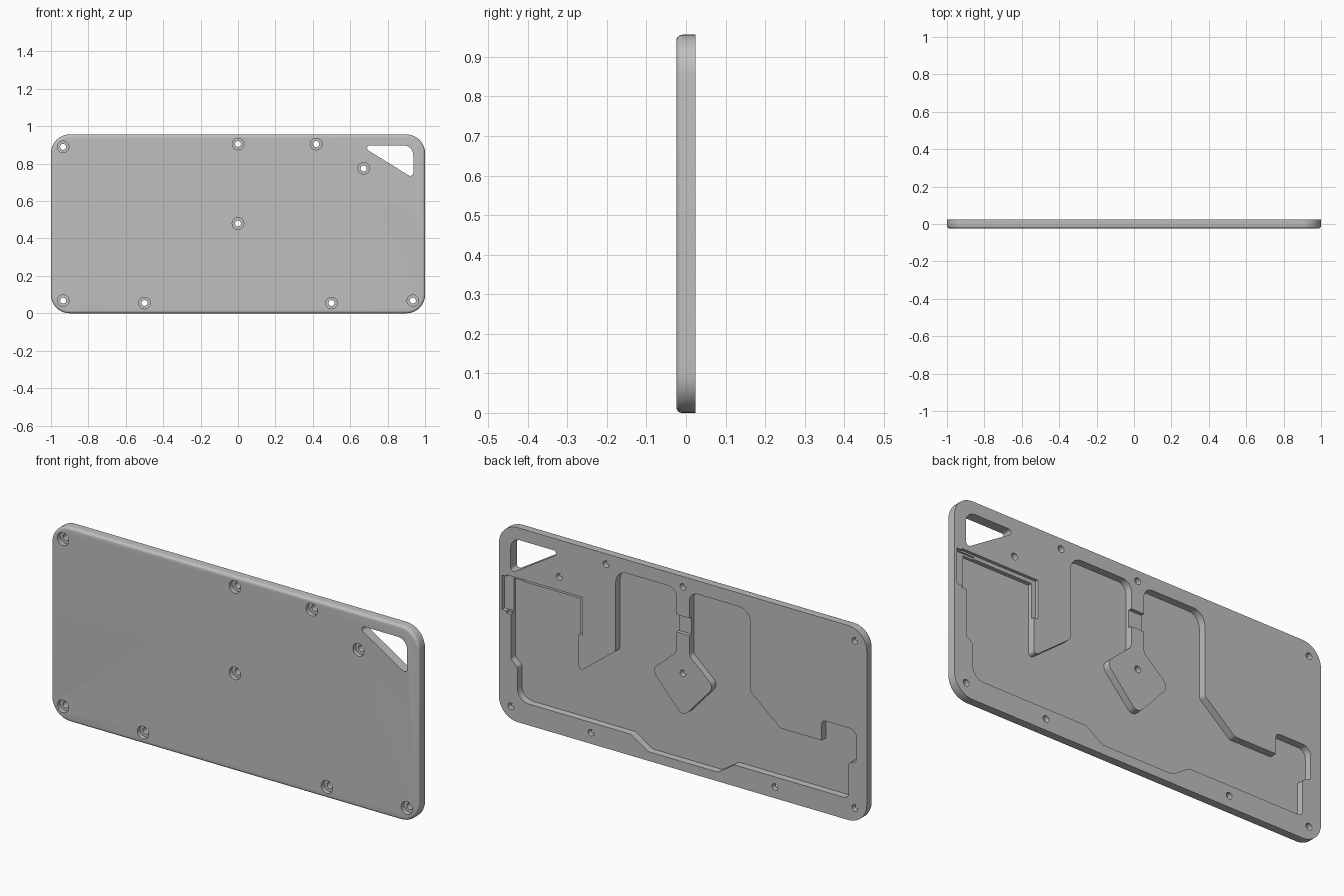
import bpy, bmesh, math
from mathutils import Vector

if "Cube" in bpy.data.objects:
    bpy.data.objects.remove(bpy.data.objects["Cube"])

FRONT, BACK = -0.024, 0.024
H = 0.956


def rounded(points, seg=6):
    """Round polygon corners; each point is (x, z, radius)."""
    out = []
    n = len(points)
    for i, (x, z, r) in enumerate(points):
        p = Vector((x, z))
        if r <= 0:
            out.append(p)
            continue
        a = (Vector(points[i - 1][:2]) - p).normalized()
        b = (Vector(points[(i + 1) % n][:2]) - p).normalized()
        half = a.angle(b) / 2
        c = p + (a + b).normalized() * (r / math.sin(half))
        t = r / math.tan(half)
        s, e = p + a * t - c, p + b * t - c
        sweep = s.angle_signed(e)
        a0 = math.atan2(s.y, s.x)
        for k in range(seg + 1):
            ang = a0 - sweep * k / seg
            out.append(c + Vector((math.cos(ang), math.sin(ang))) * r)
    return out


def circle(x, z, r, n=24):
    return [Vector((x + r * math.cos(2 * math.pi * k / n),
                    z + r * math.sin(2 * math.pi * k / n))) for k in range(n)]


def box(x0, x1, z0, z1, r=0.0, seg=6):
    return rounded([(x0, z0, r), (x1, z0, r), (x1, z1, r), (x0, z1, r)], seg)


def loft(name, sections):
    """Solid through matching outlines, given as (y, outline)."""
    bm = bmesh.new()
    rings = [[bm.verts.new((p.x, y, p.y)) for p in o] for y, o in sections]
    for r0, r1 in zip(rings, rings[1:]):
        for i in range(len(r0)):
            j = (i + 1) % len(r0)
            bm.faces.new((r0[i], r0[j], r1[j], r1[i]))
    bm.faces.new(rings[0])
    bm.faces.new(rings[-1])
    bmesh.ops.recalc_face_normals(bm, faces=bm.faces)
    me = bpy.data.meshes.new(name)
    bm.to_mesh(me)
    bm.free()
    ob = bpy.data.objects.new(name, me)
    bpy.context.collection.objects.link(ob)
    return ob


def cut(target, name, sections):
    cutter = loft(name, sections)
    cutter.hide_render = True
    m = target.modifiers.new(name, 'BOOLEAN')
    m.operation, m.solver, m.object = 'DIFFERENCE', 'EXACT', cutter
    bpy.context.view_layer.objects.active = target
    bpy.ops.object.modifier_apply(modifier=name)
    bpy.data.objects.remove(cutter)


def pocket(target, name, outline, depth):
    cut(target, name, [(BACK - depth, outline), (BACK + 0.02, outline)])


# plate with rounded corners and a rounded front edge
R = 0.014
sections = []
for k in range(6):
    a = math.pi / 2 * k / 5
    d = R * (1 - math.sin(a))
    sections.append((FRONT + R * (1 - math.cos(a)),
                     box(-1 + d, 1 - d, d, H - d, 0.1 - d, 10)))
sections.append((BACK, box(-1, 1, 0, H, 0.1, 10)))
plate = loft("case_back_plate", sections)

# main cavity, running around the central stem and screw boss
cavity = [
    (-0.035, 0.89, 0.045), (-0.366, 0.89, 0.06), (-0.366, 0.49, 0.02),
    (-0.53, 0.352, 0.02), (-0.755, 0.352, 0), (-0.755, 0.453, 0.02),
    (-0.944, 0.453, 0.04), (-0.944, 0.30, 0.015), (-0.90, 0.28, 0.015),
    (-0.90, 0.105, 0.025), (-0.28, 0.105, 0.03), (-0.19, 0.045, 0.03),
    (0.19, 0.045, 0.03), (0.28, 0.105, 0.03), (0.90, 0.105, 0.06),
    (0.90, 0.27, 0.02), (0.935, 0.30, 0.02), (0.935, 0.69, 0),
    (0.567, 0.69, 0), (0.567, 0.335, 0.015), (0.366, 0.49, 0.03),
    (0.366, 0.89, 0.06), (0.035, 0.89, 0.045), (0.035, 0.575, 0.03),
    (0.17, 0.455, 0.035), (0.0, 0.265, 0.035), (-0.17, 0.455, 0.035),
    (-0.035, 0.575, 0.03)]
pocket(plate, "main_cavity", rounded(cavity), 0.035)

# stepped ledge, side port and cable channel
pocket(plate, "module_ledge", box(0.545, 0.96, 0.52, 0.708), 0.015)
pocket(plate, "side_port", box(0.88, 0.985, 0.53, 0.7), 0.022)
pocket(plate, "stem_channel", box(-0.06, 0.06, 0.675, 0.76), 0.018)

# triangular strap opening
strap = rounded([(0.655, 0.897, 0.014), (0.937, 0.897, 0.05),
                 (0.937, 0.722, 0.016)])
cut(plate, "strap_opening", [(FRONT - 0.02, strap), (BACK + 0.02, strap)])

# counterbored screw holes
screws = [(-0.935, 0.89), (0, 0.905), (0.418, 0.905), (0.672, 0.775),
          (0, 0.48), (-0.935, 0.068), (0.935, 0.068), (-0.5, 0.055),
          (0.5, 0.055)]
for x, z in screws:
    wide, thin = circle(x, z, 0.031), circle(x, z, 0.016)
    cut(plate, "screw_hole", [(FRONT - 0.02, wide), (FRONT + 0.022, wide),
                              (FRONT + 0.022, thin), (BACK + 0.02, thin)])

# single grey finish
grey = bpy.data.materials.new("grey_plastic")
grey.diffuse_color = (0.52, 0.52, 0.52, 1)
grey.use_nodes = True
grey.node_tree.nodes["Principled BSDF"].inputs["Base Color"].default_value = grey.diffuse_color
plate.data.materials.clear()
plate.data.materials.append(grey)
for p in plate.data.polygons:
    p.material_index = 0
plate.select_set(True)
bpy.context.view_layer.objects.active = plate
bpy.ops.object.shade_smooth_by_angle(angle=math.radians(35))
